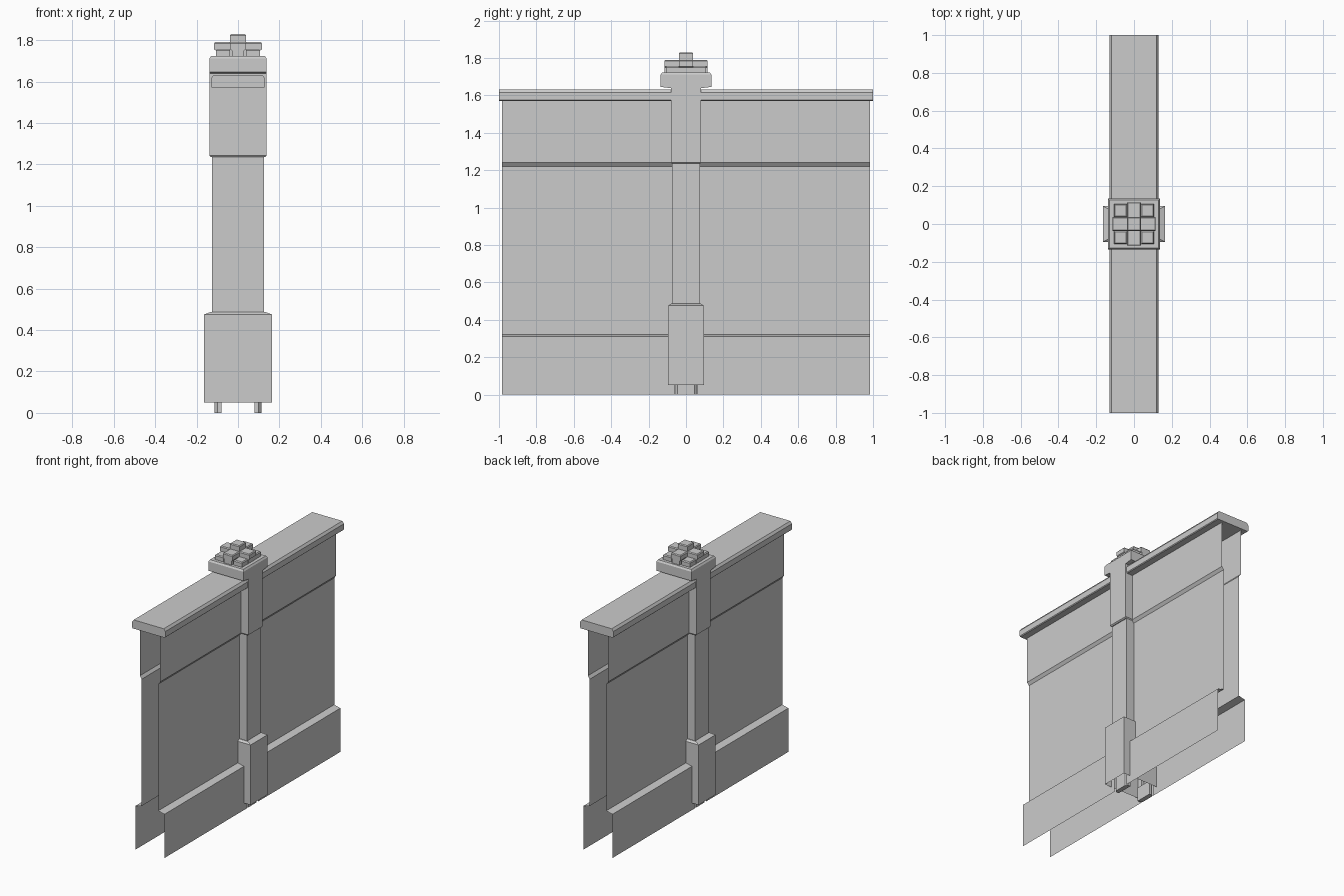
import bpy, bmesh

old = bpy.data.objects.get("Cube")
if old:
    bpy.data.objects.remove(old, do_unlink=True)

stone = bpy.data.materials.new("stone_grey")
stone.use_nodes = True
GREY = (0.6, 0.6, 0.6, 1)
stone.diffuse_color = GREY
stone.node_tree.nodes["Principled BSDF"].inputs["Base Color"].default_value = GREY


def finish(name, bm, mirror=None):
    """Turn a bmesh into a named object, optionally mirrored over x / y."""
    mesh = bpy.data.meshes.new(name)
    bm.to_mesh(mesh)
    bm.free()
    mesh.materials.append(stone)
    obj = bpy.data.objects.new(name, mesh)
    bpy.context.collection.objects.link(obj)
    if mirror:
        mod = obj.modifiers.new("mirror", "MIRROR")
        mod.use_axis = mirror
        mod.use_mirror_merge = False
    return obj


def loft(name, loops, mirror=None, bottom=True):
    """Skin a stack of closed loops and cap the ends."""
    bm = bmesh.new()
    rings = [[bm.verts.new(p) for p in loop] for loop in loops]
    n = len(rings[0])
    for a, b in zip(rings, rings[1:]):
        for i in range(n):
            j = (i + 1) % n
            bm.faces.new((a[i], a[j], b[j], b[i]))
    bm.faces.new(rings[-1])
    base = bm.faces.new(rings[0][::-1])
    bmesh.ops.recalc_face_normals(bm, faces=bm.faces)
    if not bottom:
        bmesh.ops.delete(bm, geom=[base], context="FACES_ONLY")
    return finish(name, bm, mirror)


def tiers(name, sizes, x=0, y=0, bottom=True, mirror=None):
    """Stack rectangles given as (half x, half y, z)."""
    loops = [[(x - a, y - b, z), (x + a, y - b, z), (x + a, y + b, z), (x - a, y + b, z)]
             for a, b, z in sizes]
    return loft(name, loops, mirror, bottom)


# Thin wall skins, open at the ends and underneath, split at the post
bm = bmesh.new()
profile = [(0.113, 0), (0.113, 0.31), (0.065, 0.322), (0.065, 1.22), (0.08, 1.24), (0.08, 1.575)]
rows = [[bm.verts.new((x, y, z)) for y in (0.06, 0.985)] for x, z in profile]
for low, high in zip(rows, rows[1:]):
    bm.faces.new((low[0], low[1], high[1], high[0]))
finish("wall_skins", bm, (True, True, False))

# Coping along the top of the wall
half = [(0.125, 1.57), (0.13, 1.575), (0.13, 1.615), (0.118, 1.632)]
section = half + [(-x, z) for x, z in reversed(half)]
loft("wall_coping", [[(x, y, z) for x, z in section] for y in (-1, 1)])

# Post: plinth, shaft, and flared head
tiers("post_plinth", [(0.165, 0.095, 0.05), (0.165, 0.095, 0.475), (0.135, 0.08, 0.486)],
      bottom=False)
tiers("post_shaft", [(0.125, 0.075, 0.47), (0.125, 0.075, 1.245)], bottom=False)
tiers("post_head", [(0.13, 0.075, 1.235), (0.138, 0.08, 1.242), (0.138, 0.08, 1.638),
                    (0.138, 0.135, 1.645), (0.138, 0.135, 1.71), (0.13, 0.127, 1.722)])

# Chamfered feet under the plinth
edge = [(0.08, 0.06), (0.1, 0.06), (0.113, 0.045)]
foot = edge + [(x, -y) for x, y in reversed(edge)]
loft("post_feet", [[(x, y, z) for x, y in foot] for z in (0, 0.1)], (True, False, False))

# Finial: low corner blocks, taller arms and a raised centre block
tiers("finial_corners", [(0.034, 0.034, 1.715), (0.034, 0.034, 1.75), (0.029, 0.029, 1.757)],
      0.072, 0.072, mirror=(True, True, False))
for name, a, b in (("finial_arm_side", 0.115, 0.038), ("finial_arm_front", 0.038, 0.115)):
    tiers(name, [(a - 0.008, b, 1.715), (a - 0.008, b, 1.75), (a, b, 1.755),
                 (a, b, 1.784), (a - 0.005, b - 0.005, 1.79)])
tiers("finial_centre", [(0.038, 0.038, 1.78), (0.038, 0.038, 1.823), (0.033, 0.033, 1.829)])
